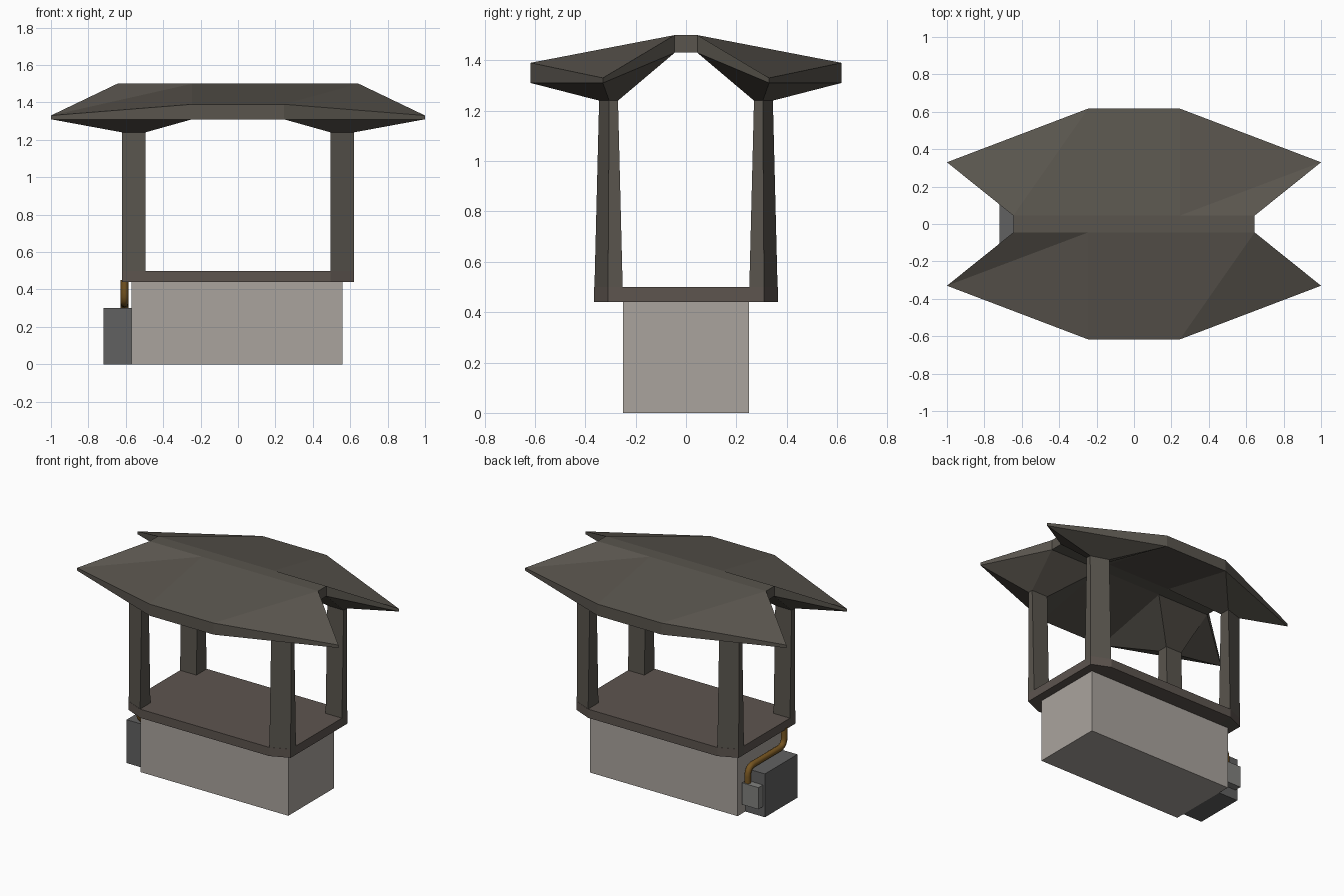
import bpy, bmesh
from mathutils import Vector

if "Cube" in bpy.data.objects:
    bpy.data.objects.remove(bpy.data.objects["Cube"])


def material(name, rgb):
    m = bpy.data.materials.new(name)
    m.diffuse_color = (*rgb, 1)
    m.use_nodes = True
    m.node_tree.nodes["Principled BSDF"].inputs["Base Color"].default_value = m.diffuse_color
    return m


ROOF = material("dark_timber", (0.10, 0.09, 0.075))
DECK = material("deck_timber", (0.11, 0.09, 0.078))
STONE = material("stone", (0.40, 0.37, 0.34))
METAL = material("grey_metal", (0.12, 0.12, 0.12))
LIGHT = material("light_metal", (0.22, 0.22, 0.21))
COPPER = material("copper", (0.18, 0.09, 0.015))


def finish(bm, name, mat):
    bmesh.ops.remove_doubles(bm, verts=bm.verts, dist=1e-4)
    bmesh.ops.recalc_face_normals(bm, faces=bm.faces)
    me = bpy.data.meshes.new(name)
    bm.to_mesh(me)
    bm.free()
    me.materials.append(mat)
    ob = bpy.data.objects.new(name, me)
    bpy.context.collection.objects.link(ob)
    return ob


def loft(name, low, z0, high, z1, mat):
    """Closed solid between two matching horizontal outlines."""
    bm = bmesh.new()
    a = [bm.verts.new((x, y, z0)) for x, y in low]
    b = [bm.verts.new((x, y, z1)) for x, y in high]
    n = len(a)
    bm.faces.new(a)
    bm.faces.new(b)
    for i in range(n):
        j = (i + 1) % n
        bm.faces.new((a[i], a[j], b[j], b[i]))
    return finish(bm, name, mat)


def box(name, x0, x1, y0, y1, z0, z1, mat):
    r = [(x0, y0), (x1, y0), (x1, y1), (x0, y1)]
    return loft(name, r, z0, r, z1, mat)


# Plinth, heater unit and valve box
box("plinth", -0.57, 0.56, -0.25, 0.25, 0, 0.44, STONE)
box("heater_unit", -0.72, -0.57, -0.19, 0.165, 0, 0.30, METAL)
box("valve_box", -0.705, -0.58, 0.165, 0.215, 0.07, 0.22, LIGHT)

# Deck with clipped corners
q = [(0.62, 0.31), (0.495, 0.365)]
octagon = q + [(-x, y) for x, y in q[::-1]]
octagon += [(-x, -y) for x, y in octagon]
loft("deck", octagon, 0.44, octagon, 0.50, DECK)

# Four posts, leaning and tapering slightly towards the top
foot = [(0.495, 0.25), (0.62, 0.25), (0.62, 0.31), (0.495, 0.365)]
head = [(0.495, 0.27), (0.62, 0.27), (0.62, 0.305), (0.495, 0.345)]
for sx, side in ((-1, "left"), (1, "right")):
    for sy, end in ((-1, "front"), (1, "back")):
        loft(f"{end}_{side}_post", [(x * sx, y * sy) for x, y in foot], 0.44,
             [(x * sx, y * sy) for x, y in head], 1.24, ROOF)

# Roof: one quadrant described by named points (x, y, top z, underside z)
plan = {"c0": (0, 0, 1.5, 1.43), "c1": (0.645, 0, 1.5, 1.43),
        "r0": (0, 0.045, 1.5, 1.43), "rm": (0.245, 0.045, 1.5, 1.43),
        "r1": (0.645, 0.045, 1.5, 1.43), "tip": (1, 0.33, 1.33, 1.31),
        "e": (0.245, 0.617, 1.39, 1.31), "e0": (0, 0.617, 1.39, 1.31)}
pts = {}
for k, (x, y, t, b) in plan.items():
    pts[k], pts[k + "_"] = (x, y, t), (x, y, b)
for i, (x, y) in enumerate(head):
    pts[f"p{i + 1}"] = (x, y, 1.24)
faces = ["c0 c1 r1 rm r0", "r0 rm e e0",                          # top
         "c0_ c1_ r1_ rm_ r0_", "r0_ rm_ e_ e0_",                  # underside
         "rm_ r1_ p2 p1", "r1_ tip_ p3 p2", "tip_ e_ p4 p3",
         "e_ rm_ p1 p4", "p1 p2 p3 p4",
         "c1 r1 r1_ c1_", "r1 tip tip_ r1_", "tip e e_ tip_", "e e0 e0_ e_"]
bm = bmesh.new()
for sx in (-1, 1):
    for sy in (-1, 1):
        v = {k: bm.verts.new((x * sx, y * sy, z)) for k, (x, y, z) in pts.items()}
        split = (["rm r1 tip", "rm tip e"] if sx * sy > 0
                 else ["rm r1 e", "r1 tip e"])
        for f in faces + split:
            bm.faces.new([v[k] for k in f.split()])
finish(bm, "roof", ROOF)

# Copper pipe with rounded elbows, from valve box to deck
path = [Vector((-0.606, y, z)) for y, z in
        ((0.19, 0.20), (0.19, 0.325), (-0.21, 0.325), (-0.21, 0.45))]
route = [path[0]]
for i in (1, 2):
    p = path[i]
    a = p + (path[i - 1] - p).normalized() * 0.06
    b = p + (path[i + 1] - p).normalized() * 0.06
    for s in range(6):
        t = s / 5
        route.append(a * (1 - t) ** 2 + p * 2 * t * (1 - t) + b * t * t)
route.append(path[3])
cu = bpy.data.curves.new("pipe", "CURVE")
cu.dimensions = "3D"
cu.bevel_depth = 0.021
cu.bevel_resolution = 2
cu.use_fill_caps = True
sp = cu.splines.new("POLY")
sp.points.add(len(route) - 1)
for pt, co in zip(sp.points, route):
    pt.co = (*co, 1)
cu.materials.append(COPPER)
bpy.context.collection.objects.link(bpy.data.objects.new("pipe", cu))
